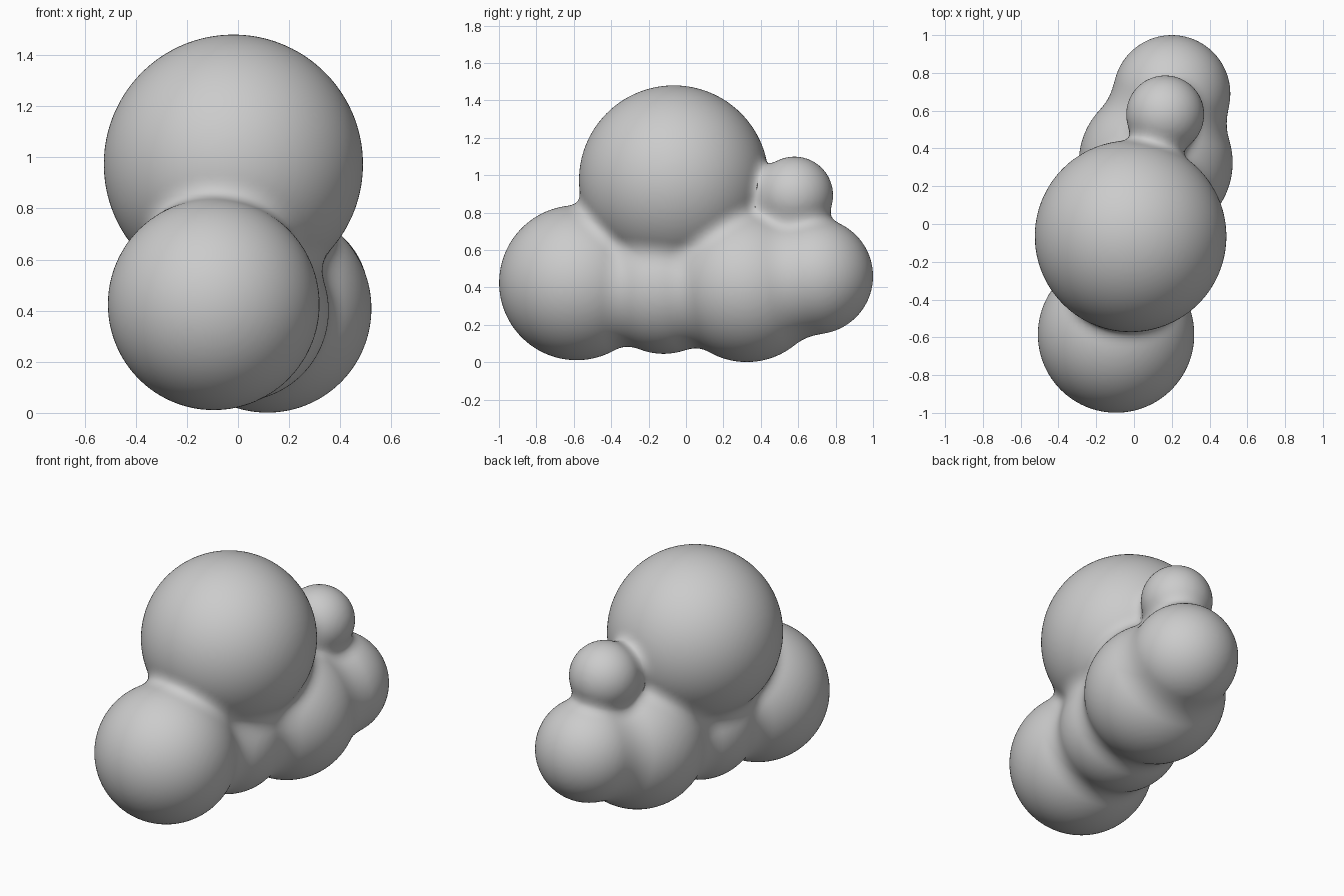
import bpy, bmesh
from mathutils import Vector, Matrix

if "Cube" in bpy.data.objects:
    bpy.data.objects.remove(bpy.data.objects["Cube"])

# Puffs of the cloud: centre and radius
PUFFS = [
    (Vector((-0.018, -0.065, 0.973)), 0.507),  # big top
    (Vector((-0.095, -0.585, 0.425)), 0.414),  # front
    (Vector((0.0, -0.12, 0.40)), 0.355),       # middle base
    (Vector((0.115, 0.325, 0.408)), 0.407),    # rear base
    (Vector((0.20, 0.69, 0.46)), 0.31),        # far rear
    (Vector((0.165, 0.58, 0.893)), 0.206),     # small rear top
]
BLEND = 0.09


def field(p):
    """Softly blended distance to all puffs, with its gradient."""
    d, g = None, None
    for c, r in PUFFS:
        v = p - c
        length = max(v.length, 1e-6)
        e, n = length - r, v / length
        if d is None:
            d, g = e, n
            continue
        h = min(1.0, max(0.0, 0.5 + 0.5 * (e - d) / BLEND))
        d = e * (1 - h) + d * h - BLEND * h * (1 - h)
        g = n * (1 - h) + g * h
    return d, g


# Rough union of overlapping spheres
bm = bmesh.new()
for c, r in PUFFS:
    bmesh.ops.create_icosphere(bm, subdivisions=5, radius=r,
                               matrix=Matrix.Translation(c))
mesh = bpy.data.meshes.new("cloud")
bm.to_mesh(mesh)
bm.free()
cloud = bpy.data.objects.new("cloud", mesh)
bpy.context.collection.objects.link(cloud)
bpy.context.view_layer.objects.active = cloud
cloud.select_set(True)

# Fuse into one skin
remesh = cloud.modifiers.new("fuse", 'REMESH')
remesh.mode = 'VOXEL'
remesh.voxel_size = 0.02
relax = cloud.modifiers.new("relax", 'SMOOTH')
relax.factor = 0.5
relax.iterations = 4
for name in ("fuse", "relax"):
    bpy.ops.object.modifier_apply(modifier=name)

# Pull the skin onto the softly blended surface
for v in cloud.data.vertices:
    p = v.co.copy()
    for _ in range(5):
        d, g = field(p)
        p -= g * (d / max(g.length_squared, 0.2))
    v.co = p

bpy.ops.object.shade_smooth()
